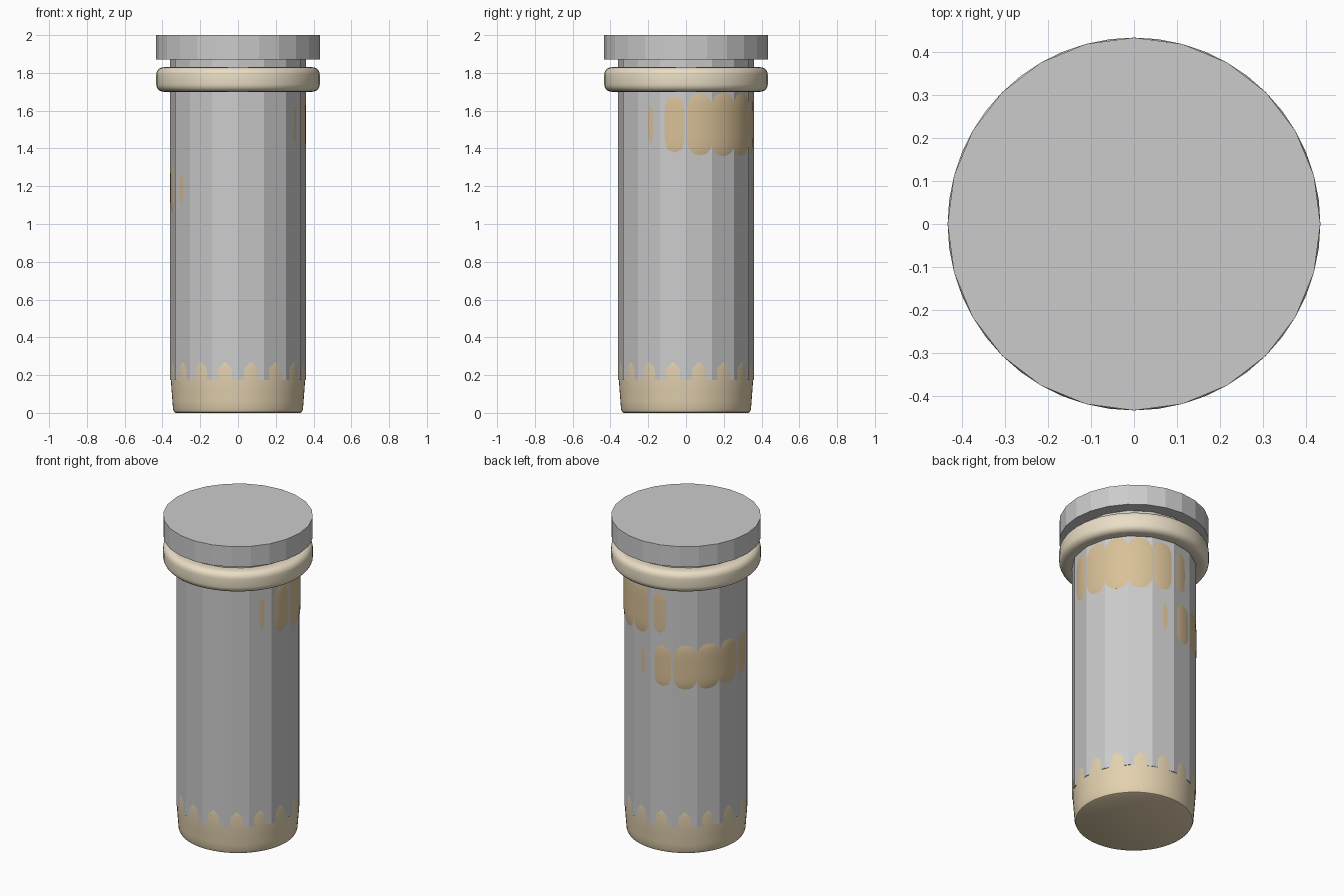
import bpy, bmesh
from math import sin, cos, pi, radians

if "Cube" in bpy.data.objects:
    bpy.data.objects.remove(bpy.data.objects["Cube"])


def material(name, rgb):
    m = bpy.data.materials.new(name)
    m.diffuse_color = (*rgb, 1)
    m.use_nodes = True
    m.node_tree.nodes["Principled BSDF"].inputs["Base Color"].default_value = m.diffuse_color
    return m


def lathe(name, profile, sides, mat=None, centre=(0, 0), closed=False, smooth=True):
    """Spin (radius, z) points about a vertical axis; open profiles get end caps."""
    bm = bmesh.new()
    rings = [[bm.verts.new((centre[0] + r * cos(2 * pi * i / sides),
                            centre[1] + r * sin(2 * pi * i / sides), z))
              for i in range(sides)] for r, z in profile]
    pairs = list(zip(rings, rings[1:]))
    if closed:
        pairs.append((rings[-1], rings[0]))
    else:
        bm.faces.new(rings[0][::-1])
        bm.faces.new(rings[-1])
    for a, b in pairs:
        for i in range(sides):
            j = (i + 1) % sides
            bm.faces.new((a[i], a[j], b[j], b[i]))
    bmesh.ops.recalc_face_normals(bm, faces=bm.faces)
    me = bpy.data.meshes.new(name)
    bm.to_mesh(me)
    bm.free()
    ob = bpy.data.objects.new(name, me)
    bpy.context.collection.objects.link(ob)
    if mat:
        me.materials.append(mat)
    if smooth:
        bpy.ops.object.select_all(action='DESELECT')
        ob.select_set(True)
        bpy.context.view_layer.objects.active = ob
        bpy.ops.object.shade_smooth_by_angle(angle=radians(40))
    return ob


cream = material("cream", (0.82, 0.73, 0.56))
tan = material("tan", (0.77, 0.64, 0.43))
ochre = material("ochre", (0.69, 0.53, 0.31))

# Flat-sided grey shaft and top cap
lathe("shaft", [(0.36, 0.175), (0.36, 1.88)], 16, smooth=False)
lathe("top_cap", [(0.433, 1.87), (0.433, 2.0)], 24, smooth=False)

# Rounded foot swelling just through the flats of the shaft
lathe("foot", [(0.33, 0), (0.338, 0.004), (0.344, 0.018), (0.347, 0.06), (0.351, 0.11),
               (0.3545, 0.16), (0.3553, 0.2), (0.3547, 0.24), (0.353, 0.272),
               (0.345, 0.3), (0.32, 0.31)], 64, tan)

# Collar: ring with a rounded-rectangle section
section = []
for cr, cz, start in ((0.393, 1.79, 0), (0.36, 1.79, 90), (0.36, 1.74, 180), (0.393, 1.74, 270)):
    for k in range(6):
        a = radians(start + 18 * k)
        section.append((cr + 0.04 * cos(a), cz + 0.04 * sin(a)))
lathe("collar", section, 48, cream, closed=True)


# Worn patches: slightly off-centre barrel discs showing through one side of the shaft
def patch(name, azimuth, z, half, radius, offset, mat):
    a = radians(azimuth)
    prof = [(radius - 0.008 * abs(t / 10) ** 5, z + half * t / 10) for t in range(-10, 11)]
    prof = [(radius - 0.03, z - half)] + prof + [(radius - 0.03, z + half)]
    lathe(name, prof, 64, mat, (offset * cos(a), offset * sin(a)))


patch("upper_patch", 38, 1.527, 0.167, 0.3503, 0.0113, ochre)
patch("lower_patch", 146, 1.192, 0.145, 0.3495, 0.0112, ochre)
